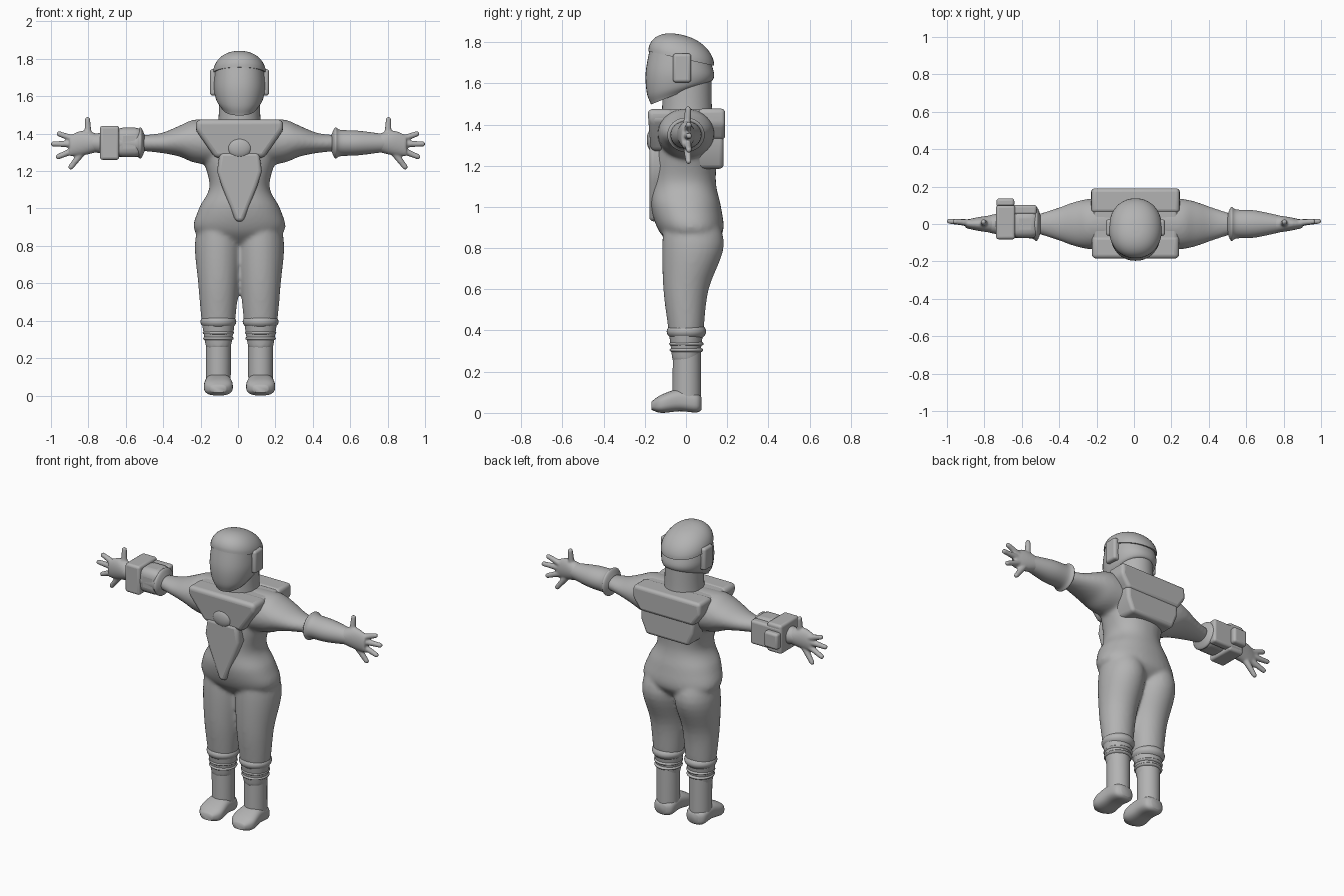
import bpy, bmesh
from math import sin, cos, pi, radians, copysign
from mathutils import Vector, Matrix

if "Cube" in bpy.data.objects:
    bpy.data.objects.remove(bpy.data.objects["Cube"])

TONE = (0.45, 0.45, 0.45, 1)
grey = bpy.data.materials.new("suit_grey")
grey.use_nodes = True
grey.diffuse_color = TONE
grey.node_tree.nodes["Principled BSDF"].inputs["Base Color"].default_value = TONE

CENTRE = 0.008
ARM_HEIGHT = 1.35
LEG_SPREAD = 0.113
SIDES = {"left": 1, "right": -1}


def finish(bm, name, angle=45):
    """Turn a bmesh into a grey, smooth-shaded object."""
    bmesh.ops.recalc_face_normals(bm, faces=bm.faces)
    mesh = bpy.data.meshes.new(name)
    bm.to_mesh(mesh)
    bm.free()
    mesh.materials.append(grey)
    obj = bpy.data.objects.new(name, mesh)
    bpy.context.collection.objects.link(obj)
    bpy.ops.object.select_all(action="DESELECT")
    obj.select_set(True)
    bpy.context.view_layer.objects.active = obj
    bpy.ops.object.shade_smooth_by_angle(angle=radians(angle))
    return obj


def skin(bm, rings):
    """Bridge equal rings of points and cap both ends."""
    loops = [[bm.verts.new(point) for point in ring] for ring in rings]
    for lower, upper in zip(loops, loops[1:]):
        for i in range(len(lower)):
            bm.faces.new((lower[i - 1], lower[i], upper[i], upper[i - 1]))
    bm.faces.new(loops[0])
    bm.faces.new(loops[-1])


def smooth_rows(rows, steps=5):
    """Catmull-Rom curve through a few key sections."""
    keys = [Vector(row) for row in (rows[0], *rows, rows[-1])]
    result = []
    for before, a, b, after in zip(keys, keys[1:], keys[2:], keys[3:]):
        for step in range(steps):
            t = step / steps
            start, end = (b - before) / 2, (after - a) / 2
            bend = (b - a) * 3 - start * 2 - end
            result.append(a + start * t + bend * t**2 + (start + end - (b - a) * 2) * t**3)
    return result + [keys[-1]]


def loft(bm, axis, rows, u=0, v=0, flip=1, shift=0, power=2, tilt=(0, 0), sides=40):
    """Sections (position, radius u, radius v, offset v) swept along an axis."""
    rows = smooth_rows(rows)
    rings = []
    for index, (along, wide, deep, offset) in enumerate(rows):
        lean = tilt[0] + (tilt[1] - tilt[0]) * index / (len(rows) - 1)
        ring = []
        for k in range(sides):
            c, s = cos(2 * pi * k / sides), sin(2 * pi * k / sides)
            a = u + wide * copysign(abs(c) ** (2 / power), c)
            b = v + offset + deep * copysign(abs(s) ** (2 / power), s)
            x, y, z = {"x": (along, a, b), "y": (a, along, b), "z": (a, b, along + lean * b)}[axis]
            ring.append((x * flip + shift, y, z))
        rings.append(ring)
    skin(bm, rings)


def ball(bm, centre, radii):
    place = Matrix.Translation(centre) @ Matrix.Diagonal((*radii, 1))
    bmesh.ops.create_uvsphere(bm, u_segments=32, v_segments=16, radius=1, matrix=place)


def fuse(obj, voxel, rounds):
    """Melt overlapping volumes into one soft surface."""
    remesh = obj.modifiers.new("fuse", "REMESH")
    remesh.mode, remesh.voxel_size, remesh.use_smooth_shade = "VOXEL", voxel, True
    soften = obj.modifiers.new("soften", "SMOOTH")
    soften.factor, soften.iterations = 0.5, rounds


def round_edges(obj, width):
    bevel = obj.modifiers.new("round_edges", "BEVEL")
    bevel.width, bevel.segments = width, 4


def plate(name, half_outline, front, back, width=0.02, lean=0):
    """Mirrored outline of (half width, height) given depth."""
    outline = half_outline + [(-x, z) for x, z in reversed(half_outline)]
    top = half_outline[0][1]
    bm = bmesh.new()
    skin(bm, [[(x + CENTRE, y + lean * (top - z), z) for x, z in outline] for y in (front, back)])
    round_edges(finish(bm, name), width)


def box(name, low, high, width=0.015):
    bm = bmesh.new()
    middle = (Vector(low) + Vector(high)) / 2
    size = Vector(high) - Vector(low)
    bmesh.ops.create_cube(bm, size=1, matrix=Matrix.Translation(middle) @ Matrix.Diagonal((*size, 1)))
    round_edges(finish(bm, name), width)


# Torso, legs and upper arms fused into one suit
suit = bmesh.new()
loft(suit, "z", [(.8, .1, .08, .03), (.88, .24, .155, .025), (1, .217, .17, 0),
                 (1.12, .16, .155, -.01), (1.3, .2, .15, 0), (1.46, .18, .12, 0)],
     shift=CENTRE, power=2.2)
for side in SIDES.values():
    loft(suit, "z", [(.25, .066, .066, 0), (.4, .09, .085, 0), (.6, .108, .11, 0),
                     (.82, .125, .15, .035), (1, .08, .11, .01)],
         u=LEG_SPREAD, flip=side, shift=CENTRE)
    loft(suit, "x", [(.1, .14, .125, 0), (.24, .135, .115, .01), (.32, .12, .083, .01),
                     (.42, .085, .053, 0), (.53, .05, .042, 0)],
         v=ARM_HEIGHT, flip=side, shift=CENTRE)
fuse(finish(suit, "suit_body"), 0.011, 8)

for label, side in SIDES.items():
    leg_x = CENTRE + side * LEG_SPREAD

    # Boot shaft with ribbed knee cuff
    boot = bmesh.new()
    loft(boot, "z", [(.05, .066, .069, 0), (.3, .067, .068, 0)], u=leg_x, v=.004)
    for height, radius, thickness in ((.305, .082, .02), (.335, .084, .02), (.395, .096, .05)):
        ball(boot, (leg_x, .002, height), (radius, radius, thickness))
    finish(boot, label + "_boot_shaft")

    # Foot with a flat sole and a notch ahead of the heel
    foot = bmesh.new()
    loft(foot, "y", [(-.167, .04, .02, .035), (-.12, .076, .044, .044), (-.03, .07, .054, .062),
                     (.05, .064, .048, .05), (.076, .035, .03, .046)], u=leg_x, power=2.7)
    for vert in foot.verts:
        vert.co.z = max(vert.co.z, 0)
    finish(foot, label + "_foot", 60)

    # Gauntlet flaring into a cuff
    gauntlet = bmesh.new()
    loft(gauntlet, "x", [(.5, .05, .045, 0), (.52, .09, .083, 0), (.55, .077, .07, 0),
                         (.65, .072, .065, 0), (.8, .04, .045, 0)], v=ARM_HEIGHT, flip=side)
    finish(gauntlet, label + "_gauntlet", 60)

    # Gloved hand: palm and a fan of tapered fingers
    hand = bmesh.new()
    loft(hand, "x", [(.74, .05, .045, 0), (.83, .037, .066, 0), (.9, .022, .055, -.015)],
         v=ARM_HEIGHT, flip=side)
    for degrees, reach in ((88, .145), (19, .18), (0, .202), (-23, .19), (-53, .17)):
        heading = Vector((side * cos(radians(degrees)), 0.08, sin(radians(degrees))))
        for step in range(25):
            t = step / 24
            radius = 0.024 - 0.009 * t
            ball_at = Vector((side * .8, 0, ARM_HEIGHT - .005)) + heading * (reach - radius) * t
            place = Matrix.Translation(ball_at)
            bmesh.ops.create_icosphere(hand, subdivisions=2, radius=radius, matrix=place)
    fuse(finish(hand, label + "_hand"), 0.006, 4)

    # Helmet ear pod
    inner, outer = sorted((CENTRE + side * .1, CENTRE + side * .158))
    box(label + "_ear_pod", (inner, -.063, 1.604), (outer, .025, 1.745))

# Yoke, chest panels and backpack
plate("shoulder_yoke", [(.225, 1.472), (.235, 1.42), (.13, 1.28)], -.17, .17)
plate("chest_plate", [(.232, 1.475), (.235, 1.42), (.13, 1.27)], -.187, -.06, .025, .08)
plate("belly_panel", [(.105, 1.3), (.12, 1.2), (.095, 1.12), (.02, .93)], -.178, -.08, .025)
plate("backpack_top", [(.235, 1.477), (.238, 1.4), (.185, 1.325)], .06, .19)
plate("backpack_base", [(.19, 1.36), (.185, 1.27), (.15, 1.185)], .03, .182)

# Low round boss on the chest
boss = bmesh.new()
ball(boss, (CENTRE, -.165, 1.325), (.065, .025, .055))
finish(boss, "chest_boss")

# Neck
neck = bmesh.new()
loft(neck, "z", [(1.42, .118, .125, 0), (1.5, .111, .12, 0), (1.66, .108, .118, 0)], u=CENTRE, v=.005)
finish(neck, "neck")

# Helmet shell and visor, with an overhanging domed cap
shell = bmesh.new()
loft(shell, "z", [(1.565, .1, .14, 0), (1.59, .125, .16, 0), (1.65, .138, .166, 0), (1.74, .13, .145, 0)],
     u=CENTRE, v=-.03, power=2.2, tilt=(.4, -.2))
finish(shell, "helmet_shell")

cap = bmesh.new()
dome = []
for step in range(9):
    angle = radians(86) * step / 8
    spread = cos(angle) ** 0.9
    dome.append((1.715 + .116 * sin(angle), .142 * spread, .16 * spread, 0))
loft(cap, "z", dome, u=CENTRE, v=-.023, power=2.15, tilt=(-.22, -.22))
finish(cap, "helmet_cap")

# Wrist computer on the right forearm
box("wrist_block", (-.738, -.082, 1.26), (-.635, .1, 1.442))
box("wrist_band", (-.66, -.075, 1.275), (-.505, .075, 1.432), .045)
box("wrist_panel", (-.735, .05, 1.275), (-.52, .102, 1.425))
box("wrist_screen", (-.735, .09, 1.3), (-.64, .137, 1.4))
